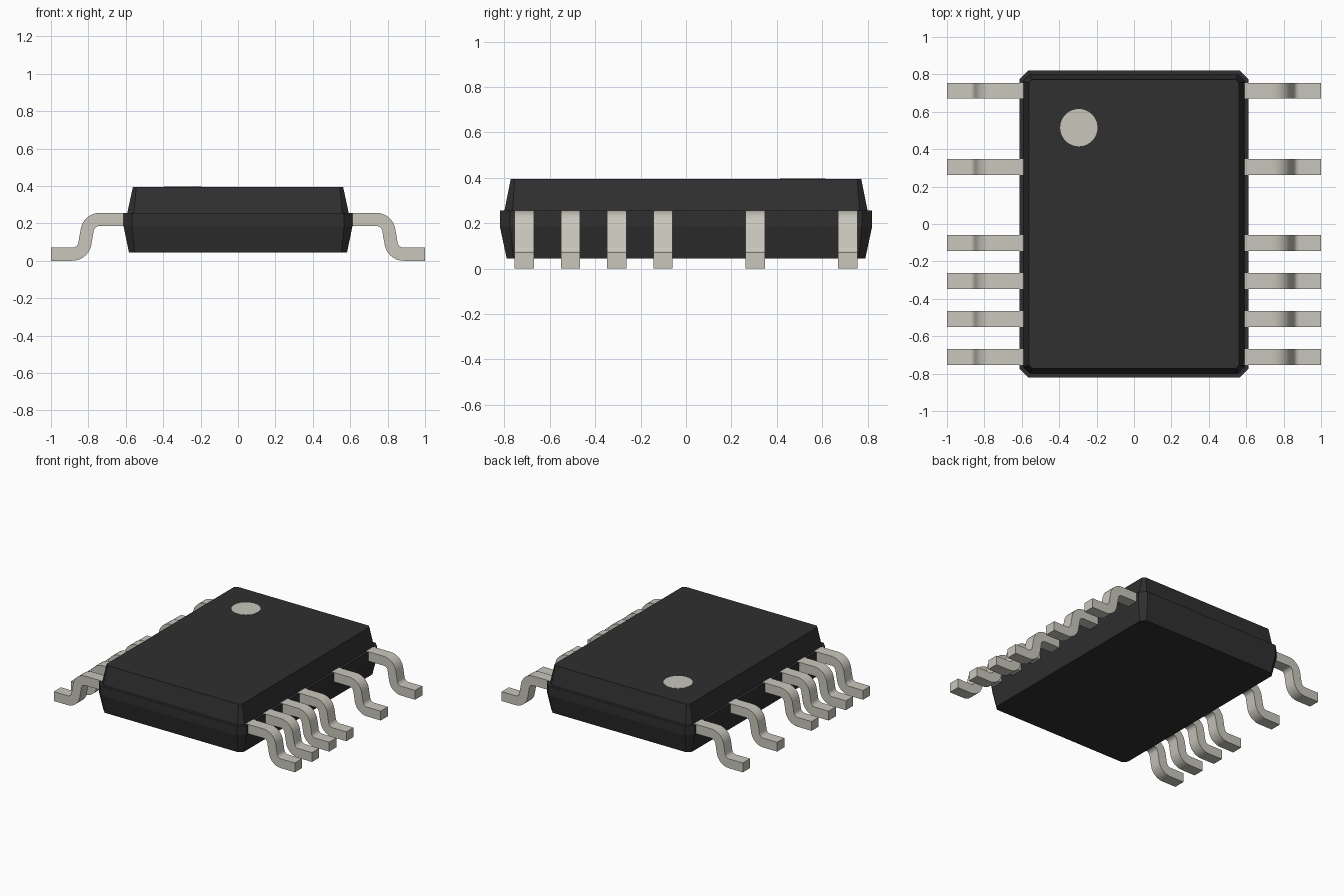
import bpy, bmesh, math
from math import cos, sin, radians

cube = bpy.data.objects.get("Cube")
if cube:
    bpy.data.objects.remove(cube, do_unlink=True)


def material(name, rgb):
    m = bpy.data.materials.new(name)
    m.use_nodes = True
    m.diffuse_color = (*rgb, 1)
    m.node_tree.nodes["Principled BSDF"].inputs["Base Color"].default_value = (*rgb, 1)
    return m


def add_object(name, mesh, loc=(0, 0, 0), rot=0.0):
    ob = bpy.data.objects.new(name, mesh)
    bpy.context.collection.objects.link(ob)
    ob.location = loc
    ob.rotation_euler.z = rot
    return ob


def mesh_from(bm, name, mat):
    bmesh.ops.recalc_face_normals(bm, faces=bm.faces)
    me = bpy.data.meshes.new(name)
    bm.to_mesh(me)
    bm.free()
    me.materials.append(mat)
    return me


black = material("black plastic", (0.029, 0.029, 0.029))
tin = material("tin metal", (0.58, 0.565, 0.50))

# Body: stacked chamfered rectangles (z, half x, half y, corner chamfer)
LEVELS = [
    (0.045, 0.583, 0.79, 0.03),
    (0.185, 0.612, 0.82, 0.045),
    (0.255, 0.612, 0.82, 0.045),
    (0.255, 0.592, 0.80, 0.035),
    (0.395, 0.562, 0.772, 0.018),
]
bm = bmesh.new()
rings = []
for z, hx, hy, c in LEVELS:
    pts = [(hx, -hy + c), (hx, hy - c), (hx - c, hy), (-hx + c, hy),
           (-hx, hy - c), (-hx, -hy + c), (-hx + c, -hy), (hx - c, -hy)]
    rings.append([bm.verts.new((x, y, z)) for x, y in pts])
for a, b in zip(rings, rings[1:]):
    for i in range(8):
        j = (i + 1) % 8
        bm.faces.new((a[i], a[j], b[j], b[i]))
bm.faces.new(rings[0][::-1])
bm.faces.new(rings[-1])
add_object("body", mesh_from(bm, "body", black))

# Orientation dot: thin disc on the top, near the back corner
bm = bmesh.new()
bmesh.ops.create_cone(bm, cap_ends=True, segments=32, radius1=0.1, radius2=0.1, depth=0.004)
add_object("orientation_dot", mesh_from(bm, "orientation_dot", tin), (-0.295, 0.515, 0.3945))

# Gull-wing lead: S-shaped strip in xz, extruded along y
HALF_T, HALF_W, BEND, STEPS = 0.035, 0.0425, 0.067, 7
path = [((0.55, 0.221), (0, 1))]                    # (point, upward normal)
for i in range(STEPS + 1):                          # upper bend
    a = radians(90 - 80 * i / STEPS)
    n = (cos(a), sin(a))
    path.append(((0.74 + BEND * n[0], 0.154 + BEND * n[1]), n))
for i in range(STEPS + 1):                          # lower bend
    a = radians(190 + 80 * i / STEPS)
    n = (-cos(a), -sin(a))
    path.append(((0.885 - BEND * n[0], 0.102 - BEND * n[1]), n))
path.append(((1.0, 0.035), (0, 1)))

bm = bmesh.new()
sections = []
for (x, z), (nx, nz) in path:
    sections.append([bm.verts.new((x + s * HALF_T * nx, w * HALF_W, z + s * HALF_T * nz))
                     for s, w in ((1, -1), (1, 1), (-1, 1), (-1, -1))])
for a, b in zip(sections, sections[1:]):
    for i in range(4):
        j = (i + 1) % 4
        bm.faces.new((a[i], a[j], b[j], b[i]))
bm.faces.new(sections[0])
bm.faces.new(sections[-1][::-1])
lead_mesh = mesh_from(bm, "lead", tin)

# Six leads per side, with two pitch positions left empty
leads = []
for k in (0, 1, 2, 3, 5, 7):
    y = -0.712 + 0.2035 * k
    leads.append(add_object(f"left_lead_{k + 1}", lead_mesh, (0, y, 0)))
    leads.append(add_object(f"right_lead_{k + 1}", lead_mesh, (0, y, 0), math.pi))

# Smooth bends, sharp edges (the mesh is shared by all leads)
bpy.ops.object.select_all(action='DESELECT')
leads[0].select_set(True)
bpy.context.view_layer.objects.active = leads[0]
bpy.ops.object.shade_smooth_by_angle(angle=radians(30))
